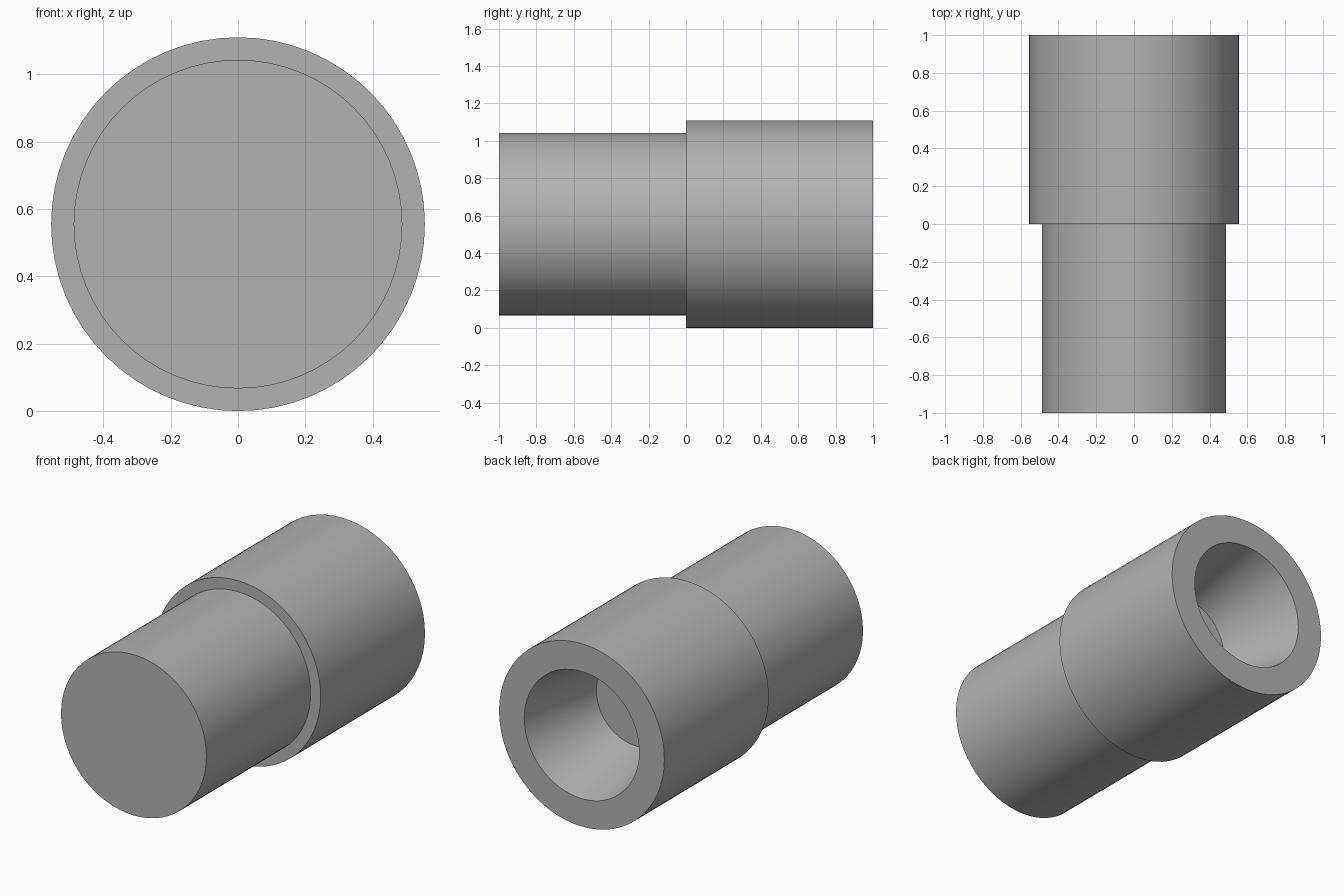
import bpy
import bmesh
from math import cos, sin, tau, radians

cube = bpy.data.objects.get("Cube")
if cube:
    bpy.data.objects.remove(cube, do_unlink=True)

SEGMENTS = 64
RADIUS = 0.555

# Single plain grey material
grey = bpy.data.materials.new("plain grey")
grey.use_nodes = True
colour = (0.45, 0.45, 0.45, 1)
grey.diffuse_color = colour
grey.node_tree.nodes["Principled BSDF"].inputs["Base Color"].default_value = colour


def lathe(name, profile):
    """Turn a (radius, y) profile around the lengthwise axis and cap both ends."""
    bm = bmesh.new()
    rings = []
    for r, y in profile:
        angles = [tau * i / SEGMENTS for i in range(SEGMENTS)]
        rings.append([bm.verts.new((r * cos(a), y, RADIUS + r * sin(a))) for a in angles])
    for a, b in zip(rings, rings[1:]):
        for i in range(SEGMENTS):
            j = (i + 1) % SEGMENTS
            bm.faces.new((a[i], a[j], b[j], b[i]))
    bm.faces.new(rings[0])
    bm.faces.new(rings[-1])
    bmesh.ops.recalc_face_normals(bm, faces=bm.faces)
    mesh = bpy.data.meshes.new(name)
    bm.to_mesh(mesh)
    bm.free()
    mesh.materials.append(grey)
    obj = bpy.data.objects.new(name, mesh)
    bpy.context.collection.objects.link(obj)
    bpy.ops.object.select_all(action="DESELECT")
    obj.select_set(True)
    bpy.context.view_layer.objects.active = obj
    bpy.ops.object.shade_smooth_by_angle(angle=radians(30))
    return obj


# Solid front plug, shoulder, wide sleeve and tapered blind socket at the back
lathe("stepped_sleeve", [
    (0.488, -1), (0.488, 0),
    (RADIUS, 0), (RADIUS, 1),
    (0.386, 1), (0.265, 0.48),
])
